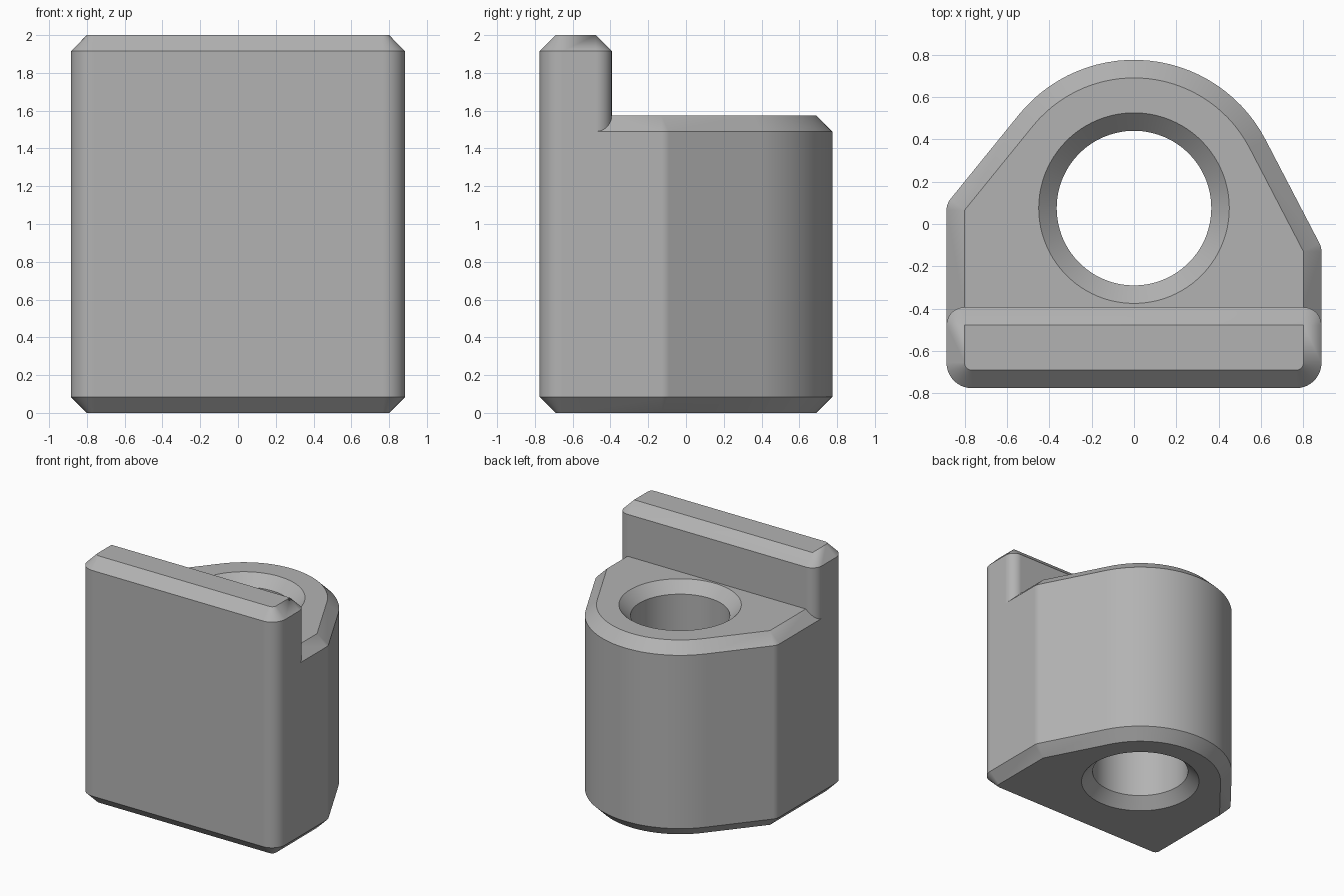
import bpy, bmesh
from math import sin, cos, acos, atan2, hypot, pi, radians
from mathutils import Vector

cube = bpy.data.objects.get("Cube")
if cube:
    bpy.data.objects.remove(cube, do_unlink=True)

BEVEL = 0.085
HALF = 0.8                       # half width of the inner outline
BORE = Vector((0, 0.075))        # centre of bore and rounded back
BORE_R, LOBE_R = 0.365, 0.615
FRONT_R = 0.035                  # extra rounding on the front corners
BODY_TOP, WALL_TOP = 1.575, 2.0

grey = bpy.data.materials.new("light_grey")
grey.use_nodes = True
colour = (0.45, 0.45, 0.45, 1)
grey.diffuse_color = colour
grey.node_tree.nodes["Principled BSDF"].inputs["Base Color"].default_value = colour


def outline(arcs, grow):
    """Points of an outline made of arcs (x, y, radius, start, end), grown outward."""
    points = []
    for x, y, radius, start, end in arcs:
        steps = max(6, round(abs(end - start) / radians(4)))
        for i in range(steps + 1):
            a = start + (end - start) * i / steps
            points.append((x + (radius + grow) * cos(a), y + (radius + grow) * sin(a)))
    return points


def loft(name, arcs, levels):
    """Solid through the outline at each (height, growth) level."""
    bm = bmesh.new()
    rings = [[bm.verts.new((x, y, z)) for x, y in outline(arcs, grow)] for z, grow in levels]
    n = len(rings[0])
    for low, high in zip(rings, rings[1:]):
        for i in range(n):
            j = (i + 1) % n
            bm.faces.new((low[i], low[j], high[j], high[i]))
    bm.faces.new(rings[0][::-1])
    bm.faces.new(rings[-1])
    bmesh.ops.remove_doubles(bm, verts=bm.verts, dist=1e-5)
    bmesh.ops.recalc_face_normals(bm, faces=bm.faces)
    mesh = bpy.data.meshes.new(name)
    bm.to_mesh(mesh)
    bm.free()
    mesh.materials.append(grey)
    obj = bpy.data.objects.new(name, mesh)
    bpy.context.collection.objects.link(obj)
    return obj


def tangent_angle(corner, side):
    """Direction from the bore centre to where a line from corner touches the lobe."""
    d = Vector(corner) - BORE
    return atan2(d.y, d.x) + side * acos(LOBE_R / hypot(d.x, d.y))


# Shared front corners
front_y = -0.69 + FRONT_R
front = [(-HALF + FRONT_R, front_y, FRONT_R, -pi, -pi / 2),
         (HALF - FRONT_R, front_y, FRONT_R, -pi / 2, 0)]

# Body: asymmetric shoulders blending into a round back
left_y, right_y = -0.13, 0.065
a = tangent_angle((HALF, left_y), 1)
b = tangent_angle((-HALF, right_y), -1) % (2 * pi)
body_arcs = front + [(HALF, left_y, 0, 0, a),
                     (BORE.x, BORE.y, LOBE_R, a, b),
                     (-HALF, right_y, 0, b, pi)]
body = loft("bored_block", body_arcs,
            [(0, 0), (BEVEL, BEVEL), (BODY_TOP - BEVEL, BEVEL), (BODY_TOP, 0)])

# Front wall rising above the body
wall_arcs = front + [(HALF, -0.478, 0, 0, pi / 2), (-HALF, -0.478, 0, pi / 2, pi)]
wall = loft("front_wall", wall_arcs,
            [(0.8, BEVEL), (WALL_TOP - BEVEL, BEVEL), (WALL_TOP, 0)])

# Countersunk bore
over = 0.01
bore_arcs = [(BORE.x, BORE.y, BORE_R, 0, 2 * pi)]
bore = loft("bore_cutter", bore_arcs,
            [(-over, BEVEL + over), (BEVEL, 0), (BODY_TOP - BEVEL, 0),
             (BODY_TOP + over, BEVEL + over)])

# Combine the parts
bpy.ops.object.select_all(action='DESELECT')
bpy.context.view_layer.objects.active = body
body.select_set(True)
for other, operation in ((bore, 'DIFFERENCE'), (wall, 'UNION')):
    mod = body.modifiers.new(operation.lower(), 'BOOLEAN')
    mod.object, mod.operation, mod.solver = other, operation, 'EXACT'
    bpy.ops.object.modifier_apply(modifier=mod.name)
    bpy.data.objects.remove(other, do_unlink=True)

# Smooth rounds, crisp bevels
bpy.ops.object.shade_smooth_by_angle(angle=radians(25))
weighted = body.modifiers.new("flat_face_normals", 'WEIGHTED_NORMAL')
weighted.keep_sharp = True
